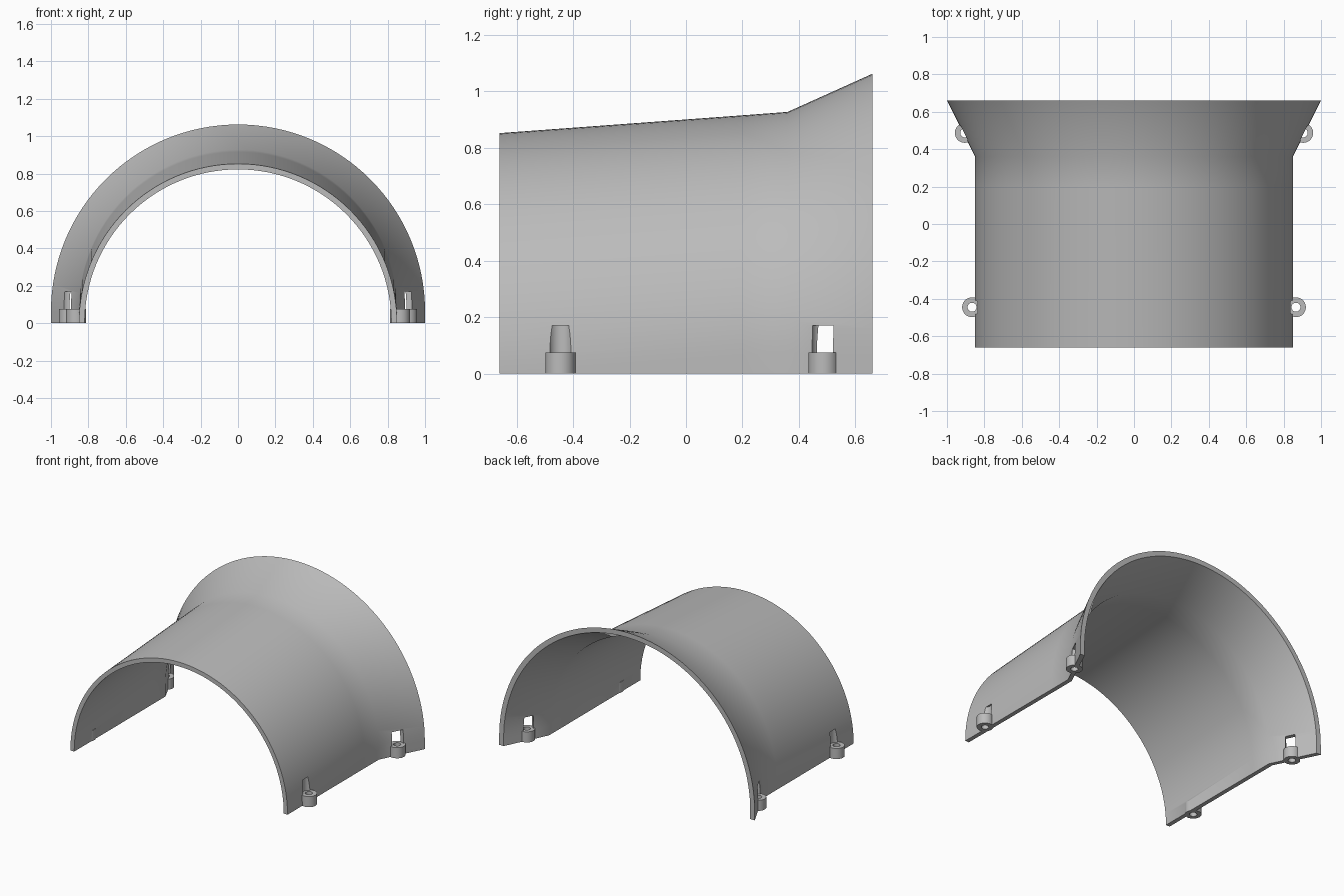
import bpy, bmesh, math

cube = bpy.data.objects.get("Cube")
if cube:
    bpy.data.objects.remove(cube, do_unlink=True)

grey = bpy.data.materials.new("plain grey")
grey.use_nodes = True
COLOUR = (0.5, 0.5, 0.5, 1)
grey.diffuse_color = COLOUR
grey.node_tree.nodes["Principled BSDF"].inputs["Base Color"].default_value = COLOUR

SEGMENTS = 64
# Stations along the arch: y, outer radius, centre height, wall thickness
STATIONS = [(-0.66, 0.85, 0.0, 0.03), (0.2, 0.85, 0.063, 0.03),
            (0.36, 0.85, 0.075, 0.03), (0.66, 1.0, 0.06, 0.035)]
# Screw lugs on each side: x, y
LUGS = [(0.866, -0.445), (0.905, 0.487)]
LUG_RADIUS, LUG_HEIGHT, POCKET_TOP = 0.053, 0.075, 0.17


def finish(name, bm):
    bmesh.ops.recalc_face_normals(bm, faces=bm.faces)
    mesh = bpy.data.meshes.new(name)
    bm.to_mesh(mesh)
    bm.free()
    mesh.materials.append(grey)
    obj = bpy.data.objects.new(name, mesh)
    bpy.context.collection.objects.link(obj)
    return obj


def arc(radius, centre):
    """Half circle carried straight down to the ground at both ends."""
    pts = [(radius, 0)]
    for i in range(SEGMENTS + 1):
        a = math.pi * i / SEGMENTS
        pts.append((radius * math.cos(a), centre + 0.002 + radius * math.sin(a)))
    return pts + [(-radius, 0)]


def cylinder(name, x, y, radius, low, high):
    bm = bmesh.new()
    bmesh.ops.create_cone(bm, cap_ends=True, segments=32, radius1=radius,
                          radius2=radius, depth=high - low)
    bmesh.ops.translate(bm, verts=bm.verts, vec=(x, y, (low + high) / 2))
    return finish(name, bm)


def combine(target, tool, operation):
    mod = target.modifiers.new(operation.lower(), "BOOLEAN")
    mod.operation, mod.object, mod.solver = operation, tool, "EXACT"
    bpy.context.view_layer.objects.active = target
    bpy.ops.object.modifier_apply(modifier=mod.name)
    bpy.data.objects.remove(tool, do_unlink=True)


# Flared arch shell: closed wall sections bridged from front to back
bm = bmesh.new()
rings = []
for y, radius, centre, wall in STATIONS:
    outline = arc(radius, centre) + arc(radius - wall, centre)[::-1]
    rings.append([bm.verts.new((x, y, z)) for x, z in outline])
count = len(rings[0])
for a, b in zip(rings, rings[1:]):
    for i in range(count):
        j = (i + 1) % count
        bm.faces.new((a[i], a[j], b[j], b[i]))
for ring in (rings[0], rings[-1]):
    for i in range(count // 2 - 1):
        bm.faces.new((ring[i], ring[i + 1], ring[-2 - i], ring[-1 - i]))
shell = finish("arch_shell", bm)

# Screw lugs with a clearance pocket above and a through hole
for side in (-1, 1):
    for x, y in LUGS:
        x *= side
        combine(shell, cylinder("pocket", x, y, 0.042, LUG_HEIGHT, POCKET_TOP), "DIFFERENCE")
        combine(shell, cylinder("lug", x, y, LUG_RADIUS, 0, LUG_HEIGHT), "UNION")
        combine(shell, cylinder("hole", x, y, 0.024, -0.05, LUG_HEIGHT + 0.02), "DIFFERENCE")

bpy.ops.object.select_all(action="DESELECT")
shell.select_set(True)
bpy.context.view_layer.objects.active = shell
bpy.ops.object.shade_smooth_by_angle(angle=math.radians(32))
